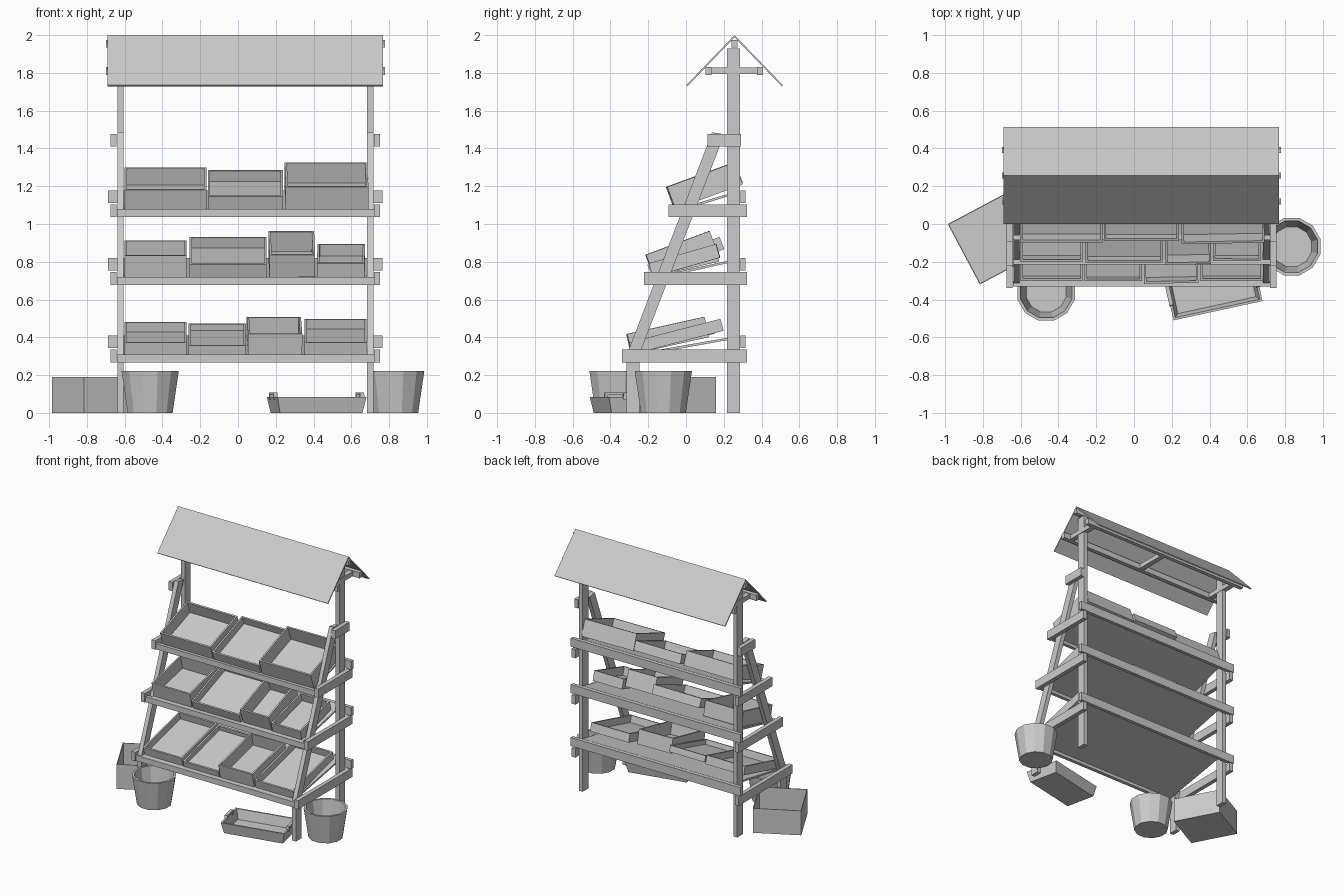
import bpy, bmesh
from math import radians, cos, sin, tau
from mathutils import Matrix

if "Cube" in bpy.data.objects:
    bpy.data.objects.remove(bpy.data.objects["Cube"])

CX = 0.039  # centre line of the stand


def finish(name, bm, matrix=None):
    if matrix:
        bm.transform(matrix)
    bmesh.ops.recalc_face_normals(bm, faces=bm.faces)
    mesh = bpy.data.meshes.new(name)
    bm.to_mesh(mesh)
    bm.free()
    obj = bpy.data.objects.new(name, mesh)
    bpy.context.collection.objects.link(obj)
    return obj


def prism(name, profile, x0, x1):
    """Extrude a (y, z) outline along x."""
    bm = bmesh.new()
    a, b = [[bm.verts.new((x, y, z)) for y, z in profile] for x in (x0, x1)]
    bm.faces.new(a)
    bm.faces.new(b)
    for i in range(len(a)):
        j = (i + 1) % len(a)
        bm.faces.new((a[i], a[j], b[j], b[i]))
    return finish(name, bm)


def rect(y0, y1, z0, z1):
    return [(y0, z0), (y1, z0), (y1, z1), (y0, z1)]


def beam(name, x0, x1, y0, y1, z0, z1):
    return prism(name, rect(y0, y1, z0, z1), x0, x1)


def sides(name, profile, inner, outer):
    """Same profile on both sides of the stand."""
    for tag, s in (("left", -1), ("right", 1)):
        prism(f"{tag}_{name}", profile, CX + s * inner, CX + s * outer)


def vessel(name, loops, matrix):
    """Open container: outer bottom, outer rim, inner rim, inner floor."""
    bm = bmesh.new()
    rings = [[bm.verts.new(p) for p in loop] for loop in loops]
    for a, b in zip(rings, rings[1:]):
        for i in range(len(a)):
            j = (i + 1) % len(a)
            bm.faces.new((a[i], a[j], b[j], b[i]))
    bm.faces.new(rings[0])
    bm.faces.new(rings[-1])
    return finish(name, bm, matrix)


def open_box(name, w, d, h, t, matrix, taper=0.0):
    def loop(inset, z):
        a, b = w / 2 - inset, d / 2 - inset
        return [(-a, -b, z), (a, -b, z), (a, b, z), (-a, b, z)]
    return vessel(name, [loop(taper, 0), loop(0, h), loop(t, h), loop(t + taper, t)], matrix)


def basket(name, x, y, r0, r1, h, n=12):
    def loop(r, z):
        return [(r * cos(tau * (i + .5) / n), r * sin(tau * (i + .5) / n), z) for i in range(n)]
    return vessel(name, [loop(r0, 0), loop(r1, h), loop(r1 - .016, h), loop(r0 - .014, .015)],
                  Matrix.Translation((x, y, 0)))


# Frame: posts, short front legs, leaning legs
sides("rear_post", rect(.216, .287, 0, 1.93), .645, .678)
sides("front_leg", rect(-.314, -.245, 0, .27), .645, .678)
sides("leaning_leg", [(-.328, .27), (-.262, .27), (.203, 1.475), (.138, 1.485)], .645, .678)
sides("top_bracket", rect(.115, .291, 1.41, 1.477), .682, .713)

# Shelves: side bars, front boards, back rails, and a panel sloping up onto the rail
for name, z, yf in (("lower", .267, -.338), ("middle", .677, -.222), ("upper", 1.036, -.092)):
    sides(f"{name}_side_bar", rect(yf, .322, z, z + .068), .682, .714)
    beam(f"{name}_front_board", CX - .68, CX + .68, yf + .008, yf + .035, z, z + .043)
    prism(f"{name}_shelf", [(yf + .035, z + .025), (.286, z + .13), (.286, z + .142), (yf + .035, z + .04)],
          CX - .645, CX + .645)
    beam(f"{name}_back_rail", CX - .727, CX + .727, .288, .315, z + .076, z + .142)

# Roof: folded sheet, ridge beam, purlins, ties
prism("roof", [(.257, 2.0), (.513, 1.735), (.507, 1.729), (.257, 1.988), (.007, 1.729), (.001, 1.735)],
      CX - .731, CX + .728)
beam("ridge_beam", CX - .738, CX + .738, .241, .273, 1.935, 1.975)
for tag, y in (("front", .12), ("back", .392)):
    beam(f"{tag}_purlin", CX - .738, CX + .738, y - .016, y + .016, 1.788, 1.832)
for tag, x in (("left", -.663), ("middle", 0), ("right", .663)):
    beam(f"{tag}_roof_tie", CX + x - .02, CX + x + .02, .13, .38, 1.793, 1.828)

# Tilted crates: x0, x1, height, depth, tilt, front y, turn
shelves = {
    "lower": (.31, [(-.6, -.272, .065, .45, 14, -.285, 0), (-.261, .042, .048, .45, 15, -.29, 0),
                    (.053, .34, .11, .42, 12.5, -.29, 1), (.352, .682, .065, .5, 14.5, -.285, 0)]),
    "middle": (.72, [(-.6, -.272, .115, .36, 13, -.175, 0), (-.256, .152, .07, .41, 21, -.18, 0),
                     (.166, .408, .125, .36, 20.5, -.17, 1), (.418, .67, .075, .37, 16, -.175, -.5)]),
    "upper": (1.079, [(-.6, -.168, .108, .35, 20, -.06, 0), (-.16, .238, .072, .39, 21, -.063, 0),
                      (.252, .69, .125, .38, 20, -.06, 1)]),
}
for name, (z, crates) in shelves.items():
    for i, (x0, x1, h, d, tilt, y, turn) in enumerate(crates, 1):
        m = (Matrix.Translation(((x0 + x1) / 2, y, z)) @ Matrix.Rotation(radians(turn), 4, 'Z')
             @ Matrix.Rotation(radians(tilt), 4, 'X') @ Matrix.Translation((0, d / 2, 0)))
        open_box(f"{name}_crate_{i}", x1 - x0, d, h, .012, m)

# Ground items: box, baskets, tray with handles
open_box("ground_box", .342, .362, .19, .005,
         Matrix.Translation((-.75, -.08, 0)) @ Matrix.Rotation(radians(28), 4, 'Z'))
basket("front_basket", -.465, -.36, .123, .157, .223)
basket("side_basket", .835, -.12, .123, .157, .223)

tray = Matrix.Translation((.416, -.326, 0)) @ Matrix.Rotation(radians(12.2), 4, 'Z')
open_box("ground_tray", .482, .272, .085, .012, tray, taper=.018)
for tag, s in (("left", -1), ("right", 1)):
    arch = [(-.06, .07), (-.055, .107), (.055, .107), (.06, .07),
            (.045, .07), (.042, .094), (-.042, .094), (-.045, .07)]
    handle = prism(f"{tag}_tray_handle", arch, s * .224, s * .246)
    handle.data.transform(tray)
